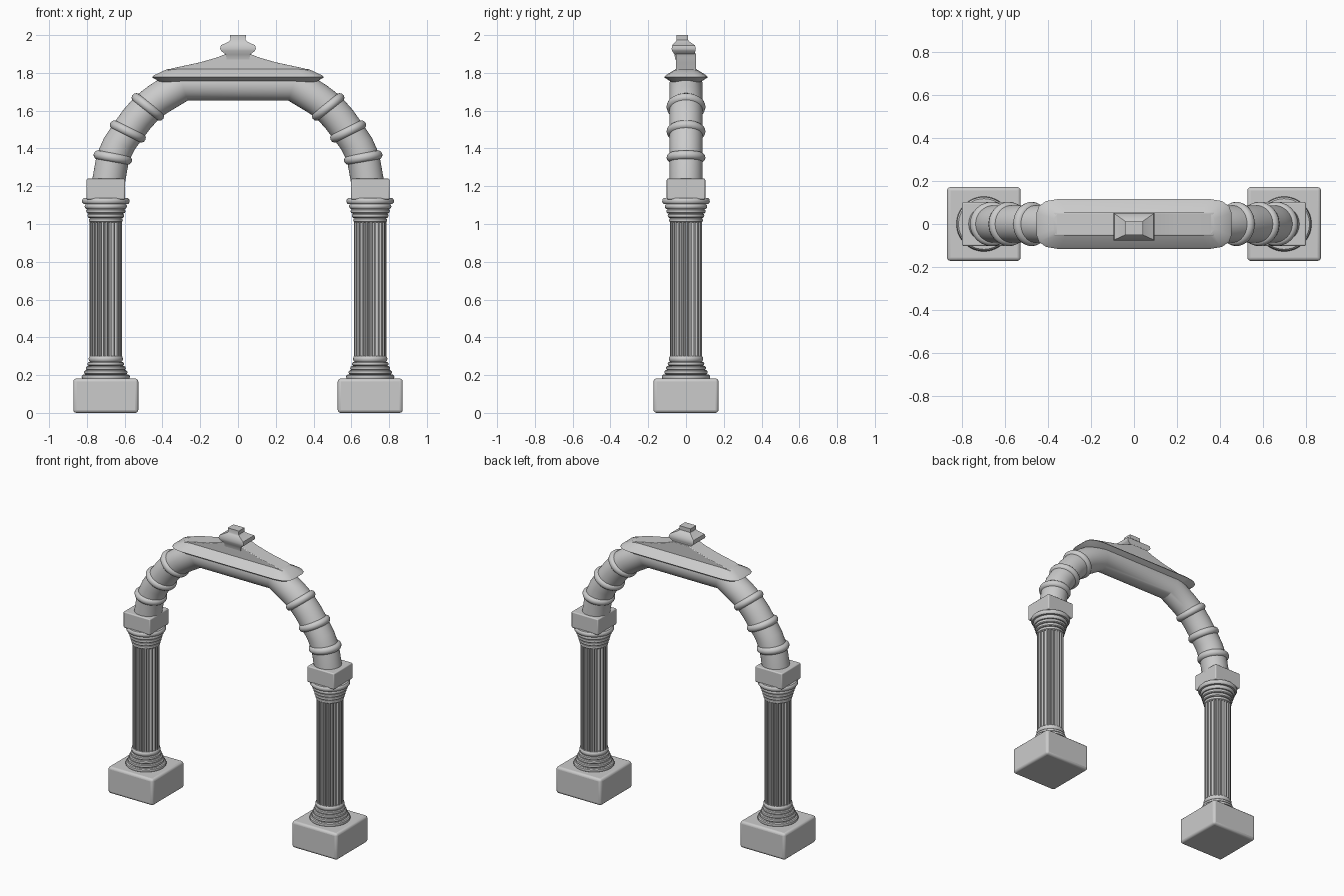
import bpy, bmesh
from math import sin, cos, pi, radians
from mathutils import Matrix

if "Cube" in bpy.data.objects:
    bpy.data.objects.remove(bpy.data.objects["Cube"])


def finish(name, bm, angle=35, bevel=0):
    bmesh.ops.recalc_face_normals(bm, faces=bm.faces)
    me = bpy.data.meshes.new(name)
    bm.to_mesh(me)
    bm.free()
    ob = bpy.data.objects.new(name, me)
    bpy.context.collection.objects.link(ob)
    if bevel:
        m = ob.modifiers.new("bevel", 'BEVEL')
        m.width, m.segments = bevel, 3
    bpy.ops.object.select_all(action='DESELECT')
    ob.select_set(True)
    bpy.context.view_layer.objects.active = ob
    bpy.ops.object.shade_smooth_by_angle(angle=radians(angle))
    return ob


def loft(name, rings, angle=35, bevel=0):
    """Skin a list of point loops that all have the same length, capped at both ends."""
    bm = bmesh.new()
    vs = [[bm.verts.new(p) for p in r] for r in rings]
    n = len(vs[0])
    for a, b in zip(vs, vs[1:]):
        for i in range(n):
            j = (i + 1) % n
            bm.faces.new((a[i], a[j], b[j], b[i]))
    bm.faces.new(vs[0])
    bm.faces.new(vs[-1])
    return finish(name, bm, angle, bevel)


def lathe(name, x, profile, n=48):
    return loft(name, [[(x + r * cos(2 * pi * i / n), r * sin(2 * pi * i / n), z)
                        for i in range(n)] for r, z in profile])


def box(name, x, half, z0, z1, bevel):
    sq = [(-half, -half), (half, -half), (half, half), (-half, half)]
    return loft(name, [[(x + a, b, z) for a, b in sq] for z in (z0, z1)], 35, bevel)


def beads(steps):
    """Stack of rounded mouldings: (radius, z0, z1) each."""
    out = []
    for r, z0, z1 in steps:
        h = z1 - z0
        out += [(r - 0.008, z0), (r - 0.002, z0 + h * .2), (r, z0 + h * .5),
                (r - 0.002, z0 + h * .8), (r - 0.008, z1)]
    return out


def flute_ring(z, x, flutes=24):
    pts = []
    for i in range(flutes):
        for t, r in ((0, .085), (.4, .085), (.52, .076), (.7, .073), (.88, .076)):
            a = 2 * pi * (i + t) / flutes
            pts.append((x + r * cos(a), r * sin(a), z))
    return pts


# Columns
for side, s in (("left", -1), ("right", 1)):
    x = 0.70 * s
    box(side + "_plinth", x, 0.172, 0.0, 0.182, 0.016)
    lathe(side + "_base_moulding", x, beads([
        (.128, .178, .203), (.115, .203, .226), (.106, .226, .248),
        (.097, .248, .27), (.091, .27, .302)]))
    loft(side + "_fluted_shaft", [flute_ring(z, x) for z in (0.29, 1.02)], 25)
    lathe(side + "_capital_moulding", x, beads([
        (.09, 1.008, 1.032), (.097, 1.032, 1.056), (.104, 1.056, 1.08),
        (.112, 1.08, 1.106), (.126, 1.106, 1.137)]))
    box(side + "_impost_block", x, 0.102, 1.13, 1.24, 0.007)

# Arch tube: x, z, tangent angle, miter scale
half = [(-.688, 1.21, 83, 1), (-.663, 1.35, 78, 1), (-.628, 1.425, 70, 1),
        (-.583, 1.49, 63, 1), (-.533, 1.558, 56, 1), (-.477, 1.62, 48, 1),
        (-.42, 1.662, 37, 1), (-.295, 1.74, 18, 1.05)]
path = half + [(-x, z, -a, k) for x, z, a, k in reversed(half)]
rings = []
for x, z, a, k in path:
    a = radians(a)
    rings.append([(x - sin(a) * k * .087 * cos(t), .087 * sin(t), z + cos(a) * k * .087 * cos(t))
                  for t in [2 * pi * i / 40 for i in range(40)]])
loft("arch_tube", rings, 25)

# Bands round the arch
for s in (-1, 1):
    for i, (x, z, a) in enumerate(((.663, 1.352, 80), (.583, 1.49, 64), (.477, 1.62, 52))):
        bpy.ops.mesh.primitive_torus_add(major_radius=.078, minor_radius=.025,
                                         major_segments=40, minor_segments=12)
        ob = bpy.context.object
        ob.name = f"arch_band_{'left' if s < 0 else 'right'}_{i + 1}"
        ob.matrix_world = Matrix.Translation((x * s, 0, z)) @ Matrix.Rotation(
            radians(a - 90) * s, 4, 'Y')
        bpy.ops.object.shade_smooth_by_angle(angle=radians(60))


# Roof cornice: stacked outlines with rounded ends
def outline(hx, hy, z, end):
    q = [(hx, hy * .45), (hx - end * .12, hy * .72), (hx - end * .45, hy * .92), (hx - end, hy)]
    q += [(-a, b) for a, b in reversed(q)]
    return [(a, b, z) for a, b in q + [(-a, -b) for a, b in q]]


loft("roof_cornice", [outline(.40, .07, 1.748, .08), outline(.42, .085, 1.756, .085),
                      outline(.455, .116, 1.777, .1), outline(.445, .108, 1.787, .1),
                      outline(.375, .054, 1.82, .06)], 25)

# Pediment slab with concave slopes
slope = [(-.375, 1.79), (-.372, 1.816), (-.345, 1.825), (-.2, 1.856),
         (-.11, 1.882), (-.06, 1.902)]
slope += [(-x, z) for x, z in reversed(slope)]
loft("roof_pediment", [[(x, y, z) for x, z in slope] for y in (-.054, .054)], 30, .004)

# Finial: rectangular loft, half width, half depth, y offset, z
fin = [(.06, .052, -.005, 1.87), (.064, .053, -.008, 1.897), (.09, .062, -.012, 1.917),
       (.095, .064, -.012, 1.928), (.09, .06, -.013, 1.946), (.048, .036, -.018, 1.966),
       (.04, .031, -.02, 1.974), (.042, .031, -.02, 2.0)]
loft("finial", [[(sx * w, sy * d + o, z) for sx, sy in ((-1, -1), (1, -1), (1, 1), (-1, 1))]
                for w, d, o, z in fin], 40)
